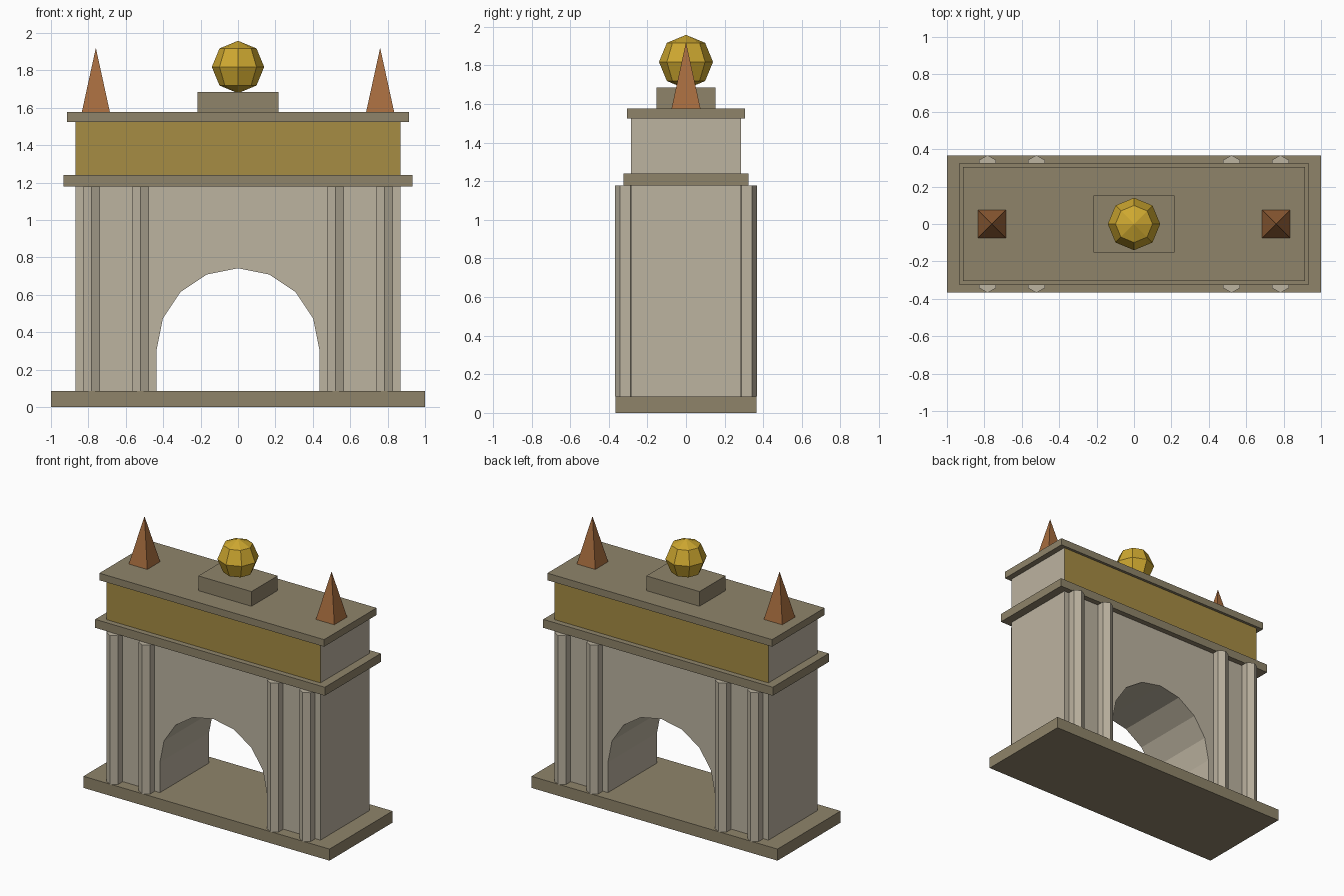
import bpy
import bmesh
import math

default = bpy.data.objects.get("Cube")
if default:
    bpy.data.objects.remove(default, do_unlink=True)


def material(name, rgb):
    # sRGB 0-255 converted to linear
    lin = [(c / 255 / 12.92) if c < 11 else ((c / 255 + 0.055) / 1.055) ** 2.4 for c in rgb]
    mat = bpy.data.materials.new(name)
    mat.use_nodes = True
    mat.diffuse_color = (*lin, 1)
    mat.node_tree.nodes["Principled BSDF"].inputs["Base Color"].default_value = (*lin, 1)
    return mat


stone = material("pale stone", (188, 179, 160))
trim = material("dark stone", (143, 132, 106))
ochre = material("ochre panel", (166, 140, 67))
gold = material("gold", (206, 168, 48))
copper = material("copper", (166, 108, 62))


def finish(name, bm, *mats):
    bmesh.ops.recalc_face_normals(bm, faces=bm.faces)
    mesh = bpy.data.meshes.new(name)
    bm.to_mesh(mesh)
    bm.free()
    for mat in mats:
        mesh.materials.append(mat)
    obj = bpy.data.objects.new(name, mesh)
    bpy.context.collection.objects.link(obj)
    return obj


def prism(name, points, place, direction, *mats):
    """Extrude a flat outline along a direction."""
    bm = bmesh.new()
    face = bm.faces.new([bm.verts.new(place(*p)) for p in points])
    moved = bmesh.ops.extrude_face_region(bm, geom=[face])["geom"]
    bmesh.ops.translate(bm, vec=direction,
                        verts=[v for v in moved if isinstance(v, bmesh.types.BMVert)])
    # extrusion keeps the starting face as the near cap
    return finish(name, bm, *mats)


def slab(name, hx, hy, z0, z1, *mats):
    outline = [(-hx, -hy), (hx, -hy), (hx, hy), (-hx, hy)]
    return prism(name, outline, lambda x, y: (x, y, z0), (0, 0, z1 - z0), *mats)


BODY_X, BODY_Y = 0.87, 0.285
BASE_TOP, BODY_TOP = 0.085, 1.178
ATTIC_TOP, ROOF_TOP = 1.525, 1.577

# Base, cornices and plinth
slab("base", 1.0, 0.366, 0, BASE_TOP, trim)
slab("lower_cornice", 0.933, 0.325, BODY_TOP, 1.24, trim)
slab("upper_cornice", 0.913, 0.305, ATTIC_TOP, ROOF_TOP, trim)
slab("plinth", 0.216, 0.152, ROOF_TOP, 1.685, trim)

# Body with the arched passage cut into its outline
ARCH_R, SPRING = 0.435, 0.307
arch = [(ARCH_R * math.cos(i * math.pi / 8), SPRING + ARCH_R * math.sin(i * math.pi / 8))
        for i in range(9)]
outline = [(-BODY_X, BASE_TOP), (-BODY_X, BODY_TOP), (BODY_X, BODY_TOP), (BODY_X, BASE_TOP),
           (ARCH_R, BASE_TOP), *arch, (-ARCH_R, BASE_TOP)]
prism("arch_body", outline, lambda x, z: (x, -BODY_Y, z), (0, 2 * BODY_Y, 0), stone)

# Attic: front and back faces carry the ochre panel
attic = slab("attic", BODY_X, BODY_Y, 1.24, ATTIC_TOP, stone, ochre)
for poly in attic.data.polygons:
    poly.material_index = 1 if abs(poly.normal.y) > 0.9 else 0

# Six-sided columns, in pairs on front and back
COL_R = 0.053
hexagon = [(COL_R * math.sin(i * math.pi / 3), COL_R * math.cos(i * math.pi / 3))
           for i in range(6)]
for end, sy in (("front", -1), ("back", 1)):
    for side, sx in (("left", 1), ("right", -1)):
        for pos, cx in (("inner", 0.522), ("outer", 0.783)):
            prism(f"{end}_{side}_{pos}_column", hexagon,
                  lambda x, y: (sx * cx + x, sy * 0.315 + y, BASE_TOP),
                  (0, 0, BODY_TOP - BASE_TOP), stone)

# Pyramid finials
for side, sx in (("left", 1), ("right", -1)):
    bm = bmesh.new()
    bmesh.ops.create_cone(bm, cap_ends=True, segments=4, radius1=0.075 * math.sqrt(2),
                          radius2=0, depth=0.343)
    bmesh.ops.remove_doubles(bm, verts=bm.verts, dist=0.0001)
    obj = finish(f"{side}_finial", bm, copper)
    # align the square base with the walls
    if abs(abs(obj.data.vertices[0].co.x) - 0.075) > 0.01:
        obj.rotation_euler.z = math.pi / 4
    obj.location = (sx * 0.76, 0, ROOF_TOP + 0.343 / 2)

# Faceted ball
bm = bmesh.new()
bmesh.ops.create_uvsphere(bm, u_segments=8, v_segments=4, radius=0.14)
ball = finish("ball", bm, gold)
ball.location.z = 1.818
